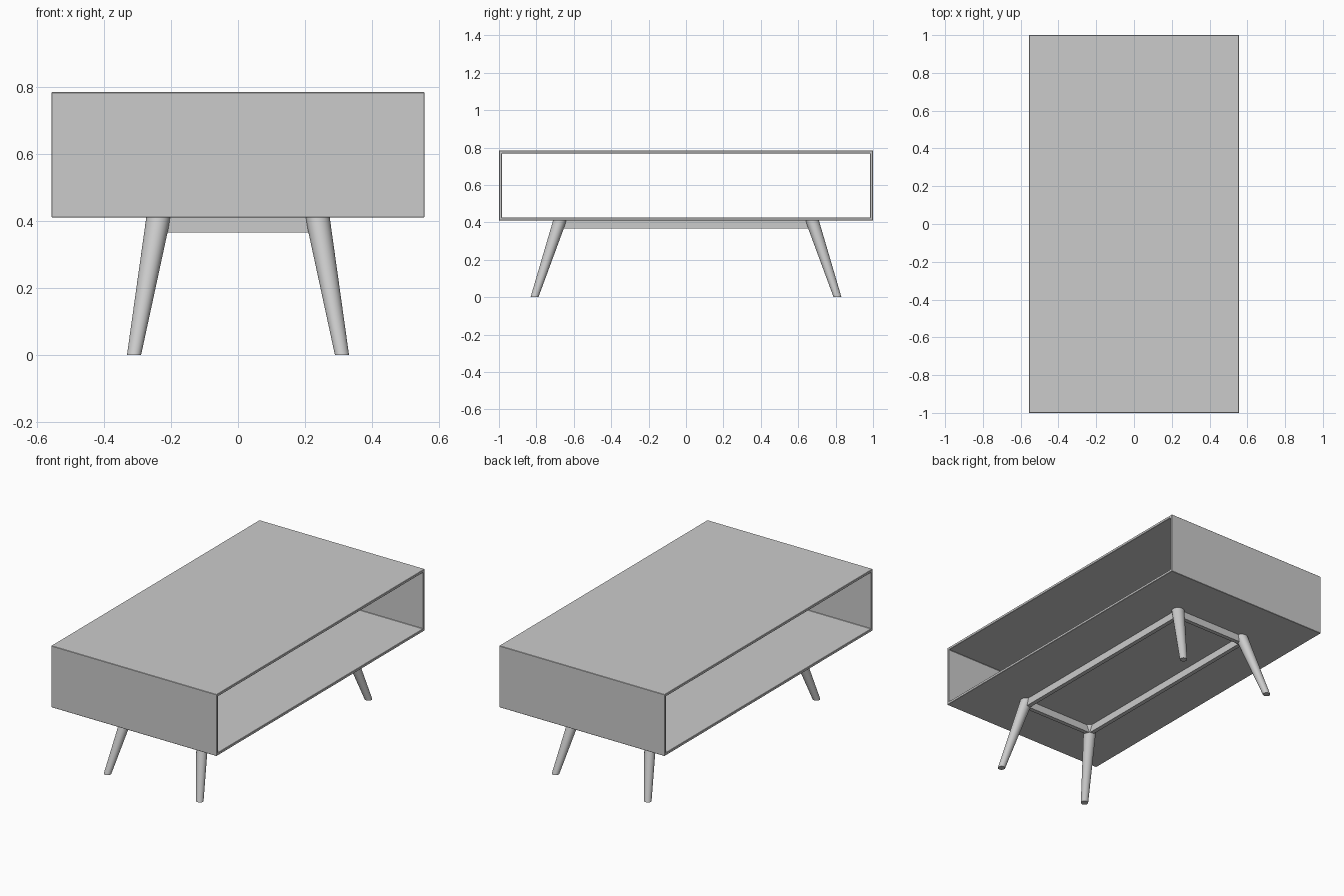
import bpy, bmesh
from mathutils import Vector

if "Cube" in bpy.data.objects:
    bpy.data.objects.remove(bpy.data.objects["Cube"])

BOX_X, BOX_Y, Z0, Z1, WALL = 0.556, 1.0, 0.41, 0.784, 0.016
TOP = Vector((0.237, 0.674, Z0))      # leg centre at the top
FOOT = Vector((0.310, 0.810, 0.0))    # leg centre at the floor


def finish(name, bm):
    bmesh.ops.recalc_face_normals(bm, faces=bm.faces)
    mesh = bpy.data.meshes.new(name)
    bm.to_mesh(mesh)
    bm.free()
    obj = bpy.data.objects.new(name, mesh)
    bpy.context.collection.objects.link(obj)
    return obj


def box(name, center, size):
    bm = bmesh.new()
    bmesh.ops.create_cube(bm, size=1)
    bmesh.ops.scale(bm, vec=size, verts=bm.verts)
    bmesh.ops.translate(bm, vec=center, verts=bm.verts)
    return finish(name, bm)


# Cabinet: rectangular tube, open on both long sides
bm = bmesh.new()
rings = []
for x in (-BOX_X, BOX_X):
    for t in (0, WALL):
        y, a, b = BOX_Y - t, Z0 + t, Z1 - t
        rings.append([bm.verts.new((x, *p)) for p in ((-y, a), (y, a), (y, b), (-y, b))])
for r, s in ((0, 1), (1, 3), (3, 2), (2, 0)):
    for i in range(4):
        j = (i + 1) % 4
        bm.faces.new((rings[r][i], rings[r][j], rings[s][j], rings[s][i]))
cabinet = finish("cabinet_shell", bm)
bevel = cabinet.modifiers.new("soft_edges", 'BEVEL')
bevel.width = 0.002
bevel.segments = 1

# Splayed tapered legs with level ends
for sx, xn in ((-1, "left"), (1, "right")):
    for sy, yn in ((-1, "front"), (1, "back")):
        bm = bmesh.new()
        bmesh.ops.create_cone(bm, cap_ends=True, segments=32,
                              radius1=0.021, radius2=0.0365, depth=Z0)
        for v in bm.verts:
            c = TOP if v.co.z > 0 else FOOT
            v.co = (v.co.x + sx * c.x, v.co.y + sy * c.y, c.z)
        leg = finish(f"{yn}_{xn}_leg", bm)
        bpy.ops.object.select_all(action='DESELECT')
        leg.select_set(True)
        bpy.context.view_layer.objects.active = leg
        bpy.ops.object.shade_smooth_by_angle()

# Rails joining the legs under the cabinet
RAIL_H, RAIL_T = 0.044, 0.026
zc = Z0 - RAIL_H / 2
for s, xn, yn in ((-1, "left", "front"), (1, "right", "back")):
    box(f"{xn}_rail", (s * TOP.x, 0, zc), (RAIL_T, 2 * TOP.y, RAIL_H))
    box(f"{yn}_rail", (0, s * TOP.y, zc), (2 * TOP.x, RAIL_T, RAIL_H))
